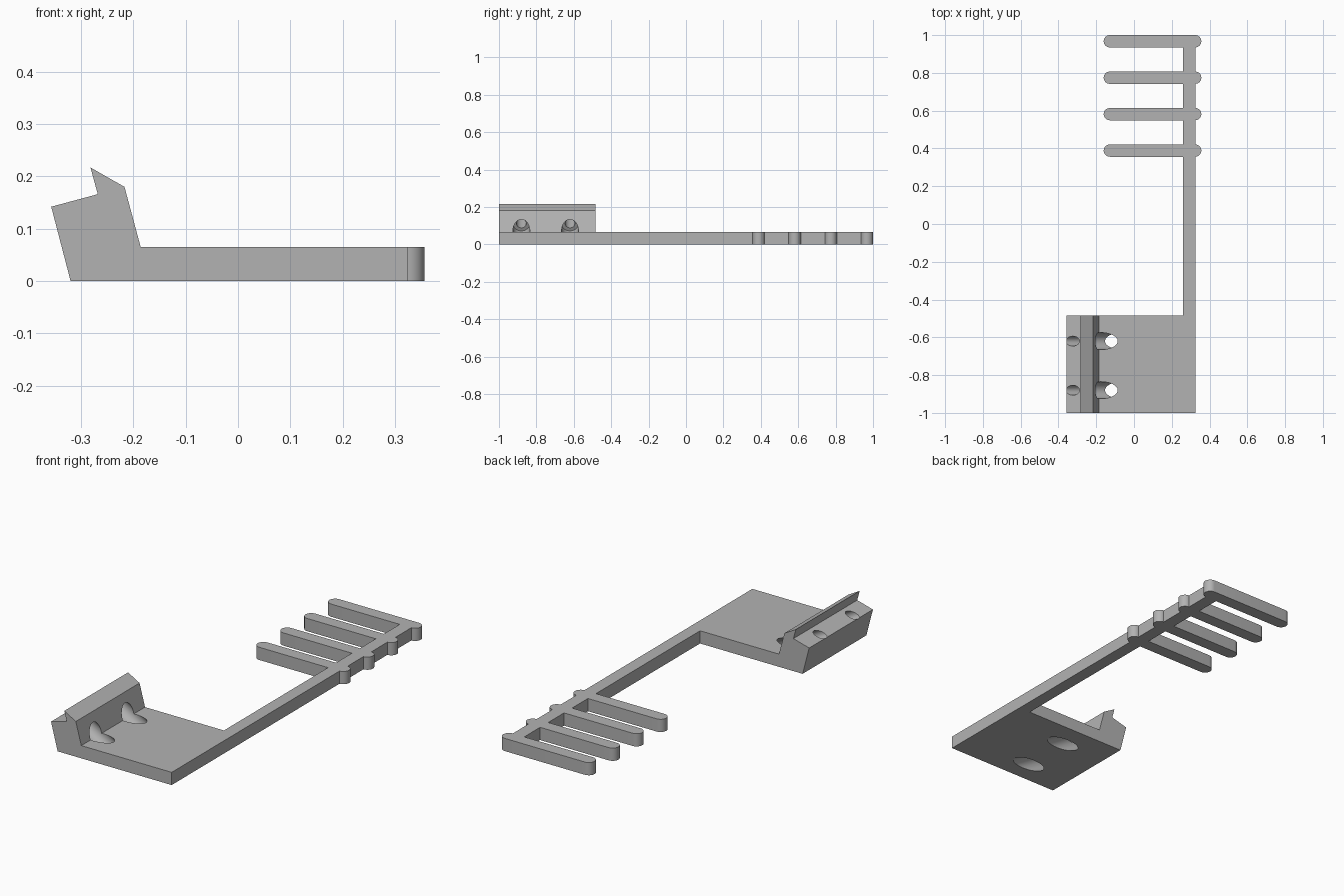
import bpy, bmesh, math
from mathutils import Matrix, Vector

cube = bpy.data.objects.get("Cube")
if cube:
    bpy.data.objects.remove(cube, do_unlink=True)

GREY = (0.45, 0.45, 0.45, 1.0)
mat = bpy.data.materials.new("plain grey")
mat.use_nodes = True
mat.diffuse_color = GREY
mat.node_tree.nodes["Principled BSDF"].inputs["Base Color"].default_value = GREY

THICK = 0.065      # plate thickness
R = 0.0325         # finger end radius


def finish(name, bm):
    bmesh.ops.recalc_face_normals(bm, faces=bm.faces)
    mesh = bpy.data.meshes.new(name)
    bm.to_mesh(mesh)
    bm.free()
    mesh.materials.append(mat)
    obj = bpy.data.objects.new(name, mesh)
    bpy.context.collection.objects.link(obj)
    return obj


def extrude(name, points, vector):
    bm = bmesh.new()
    face = bm.faces.new([bm.verts.new(p) for p in points])
    new = bmesh.ops.extrude_face_region(bm, geom=[face])["geom"]
    verts = [v for v in new if isinstance(v, bmesh.types.BMVert)]
    bmesh.ops.translate(bm, verts=verts, vec=vector)
    return finish(name, bm)


def cylinder(name, start, end, radius):
    axis = end - start
    place = Matrix.Translation((start + end) / 2) @ axis.to_track_quat("Z", "Y").to_matrix().to_4x4()
    bm = bmesh.new()
    bmesh.ops.create_cone(bm, cap_ends=True, segments=48, radius1=radius,
                          radius2=radius, depth=axis.length, matrix=place)
    return finish(name, bm)


def combine(target, other, operation):
    mod = target.modifiers.new(operation, "BOOLEAN")
    mod.operation = operation
    mod.solver = "EXACT"
    mod.object = other
    bpy.context.view_layer.objects.active = target
    bpy.ops.object.modifier_apply(modifier=mod.name)
    bpy.data.objects.remove(other, do_unlink=True)


# Mounting plate with its hooked lip, swept along y
profile = [(-0.32, 0), (-0.357, 0.142), (-0.268, 0.166), (-0.282, 0.217),
           (-0.217, 0.18), (-0.186, THICK), (0.325, THICK), (0.325, 0)]
bracket = extrude("comb_bracket", [(x, -1, z) for x, z in profile], (0, 0.515, 0))

# Long arm
arm = extrude("arm", [(0.26, -0.7, 0), (0.325, -0.7, 0), (0.325, 0.968, 0), (0.26, 0.968, 0)],
              (0, 0, THICK))
combine(bracket, arm, "UNION")

# Round-ended comb fingers
for i in range(4):
    y = 0.9675 - 0.193 * i
    outline = []
    for cx, begin in ((0.324, -90), (-0.128, 90)):
        for k in range(17):
            a = math.radians(begin + k * 180 / 16)
            outline.append((cx + R * math.cos(a), y + R * math.sin(a), 0))
    combine(bracket, extrude("finger", outline, (0, 0, THICK)), "UNION")

# Slanted screw holes: narrow through the lip, wide from the lip down through the plate
slope = Vector((math.cos(math.radians(30)), 0, -math.sin(math.radians(30))))
for y in (-0.88, -0.62):
    ledge = Vector((-0.325, y, 0.151))
    for name, a, b, radius in (("screw_hole", -0.2, 0.12, 0.026),
                               ("head_hole", 0.08, 0.6, 0.045)):
        combine(bracket, cylinder(name, ledge + slope * a, ledge + slope * b, radius), "DIFFERENCE")

bpy.ops.object.select_all(action="DESELECT")
bracket.select_set(True)
bpy.context.view_layer.objects.active = bracket
bpy.ops.object.shade_smooth_by_angle(angle=math.radians(30))
